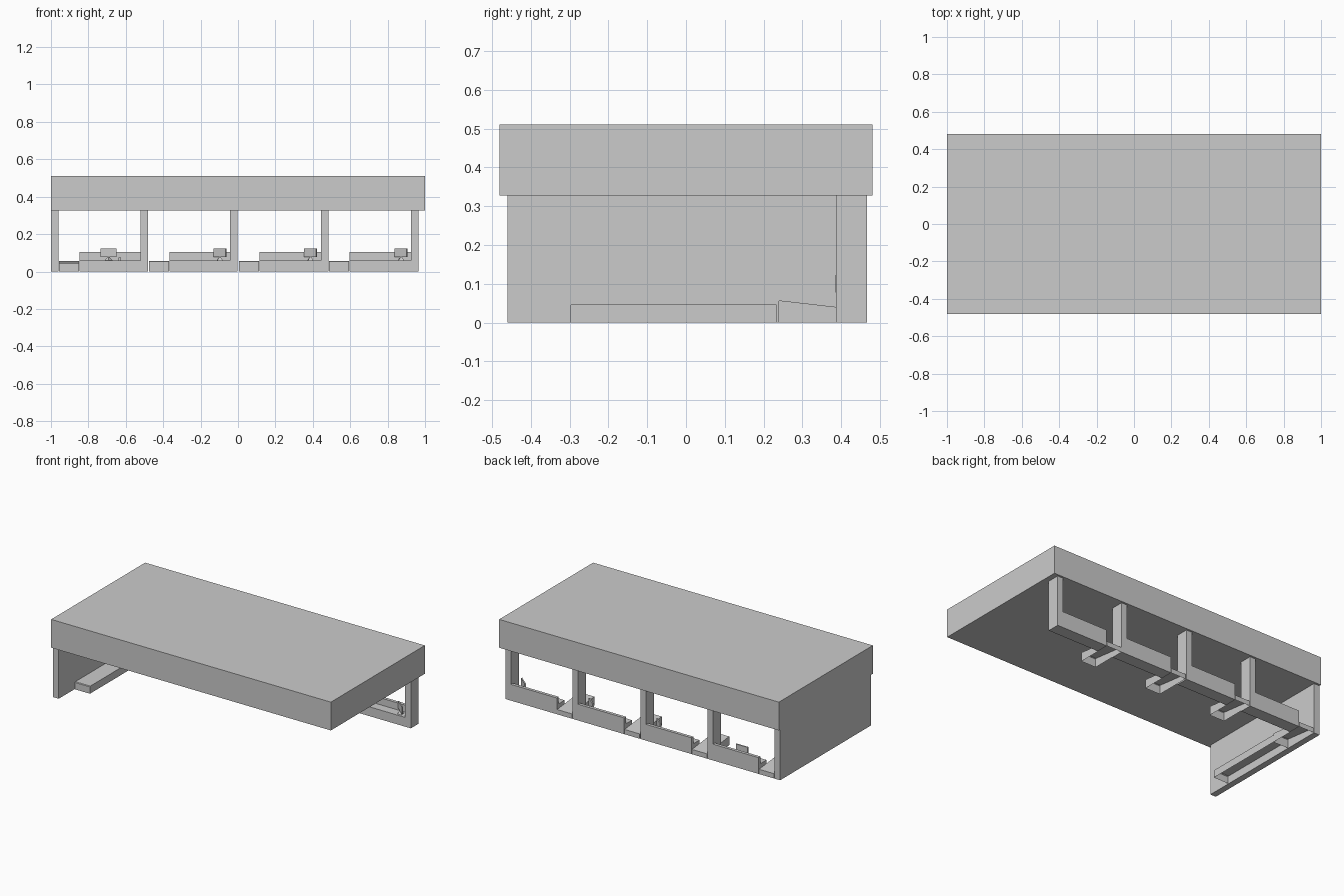
import bpy, bmesh, math

if "Cube" in bpy.data.objects:
    bpy.data.objects.remove(bpy.data.objects["Cube"])


def new_object(name, bm):
    mesh = bpy.data.meshes.new(name)
    bmesh.ops.recalc_face_normals(bm, faces=bm.faces)
    bm.to_mesh(mesh)
    bm.free()
    ob = bpy.data.objects.new(name, mesh)
    bpy.context.collection.objects.link(ob)
    return ob


def extrude_profile(name, profile, x0, x1, open_bottom=False):
    """Extrude a (y, z) outline along x; its last edge is the underside."""
    bm = bmesh.new()
    a = [bm.verts.new((x0, y, z)) for y, z in profile]
    b = [bm.verts.new((x1, y, z)) for y, z in profile]
    n = len(profile)
    for i in range(n - 1 if open_bottom else n):
        j = (i + 1) % n
        bm.faces.new((a[i], a[j], b[j], b[i]))
    bm.faces.new(a)
    bm.faces.new(b[::-1])
    return new_object(name, bm)


def box(name, x0, x1, y0, y1, z0, z1):
    return extrude_profile(name, [(y0, z0), (y0, z1), (y1, z1), (y1, z0)], x0, x1)


def monitor(name, x, width, angle):
    # Screen panel on a small tapered foot, turned about z
    bm = bmesh.new()
    screen = bmesh.ops.create_cube(bm, size=1)["verts"]
    bmesh.ops.scale(bm, vec=(width, 0.008, 0.046), verts=screen)
    bmesh.ops.translate(bm, vec=(0, 0, 0.1), verts=screen)
    foot = bmesh.ops.create_cone(bm, cap_ends=True, segments=4, radius1=0.02,
                                 radius2=0.006, depth=0.017)["verts"]
    bmesh.ops.translate(bm, vec=(0, 0, 0.0685), verts=foot)
    ob = new_object(name, bm)
    ob.location = (x, 0.415, 0)
    ob.rotation_euler.z = math.radians(angle)


# Roof slab and closed left side wall
box("roof", -1, 1, -0.48, 0.48, 0.327, 0.51)
box("side_wall", -1, -0.96, -0.46, 0.467, 0, 0.327)

# Four repeated bays: post, counter, ramp, monitor
bays = [(-0.957, -0.52), (-0.477, -0.042), (0.005, 0.445), (0.487, 0.925)]
screens = [(-0.692, 0.084, 0), (-0.097, 0.084, -40),
           (0.387, 0.084, -40), (0.872, 0.084, -40)]
counter = [(0.387, 0), (0.387, 0.06), (0.447, 0.06), (0.447, 0.105),
           (0.467, 0.105), (0.467, 0)]
ramp = [(0.237, 0), (0.237, 0.054), (0.241, 0.057), (0.467, 0.031), (0.467, 0)]
for i, ((x0, x1), (mx, mw, ang)) in enumerate(zip(bays, screens), 1):
    box(f"post_{i}", x1, x1 + 0.04, 0.387, 0.467, 0, 0.327)
    extrude_profile(f"counter_{i}", counter, x0 + 0.11, x1)
    extrude_profile(f"ramp_{i}", ramp, x0, x0 + 0.107, open_bottom=True)
    monitor(f"monitor_{i}", mx, mw, ang)

# Long conveyor beside the left wall
belt = [(-0.298, 0), (-0.298, 0.044), (-0.294, 0.048), (0.231, 0.048),
        (0.235, 0.044), (0.235, 0)]
extrude_profile("conveyor", belt, -0.957, -0.85, open_bottom=True)

# Small desk device
box("desk_device", -0.64, -0.625, 0.405, 0.43, 0.06, 0.076)
